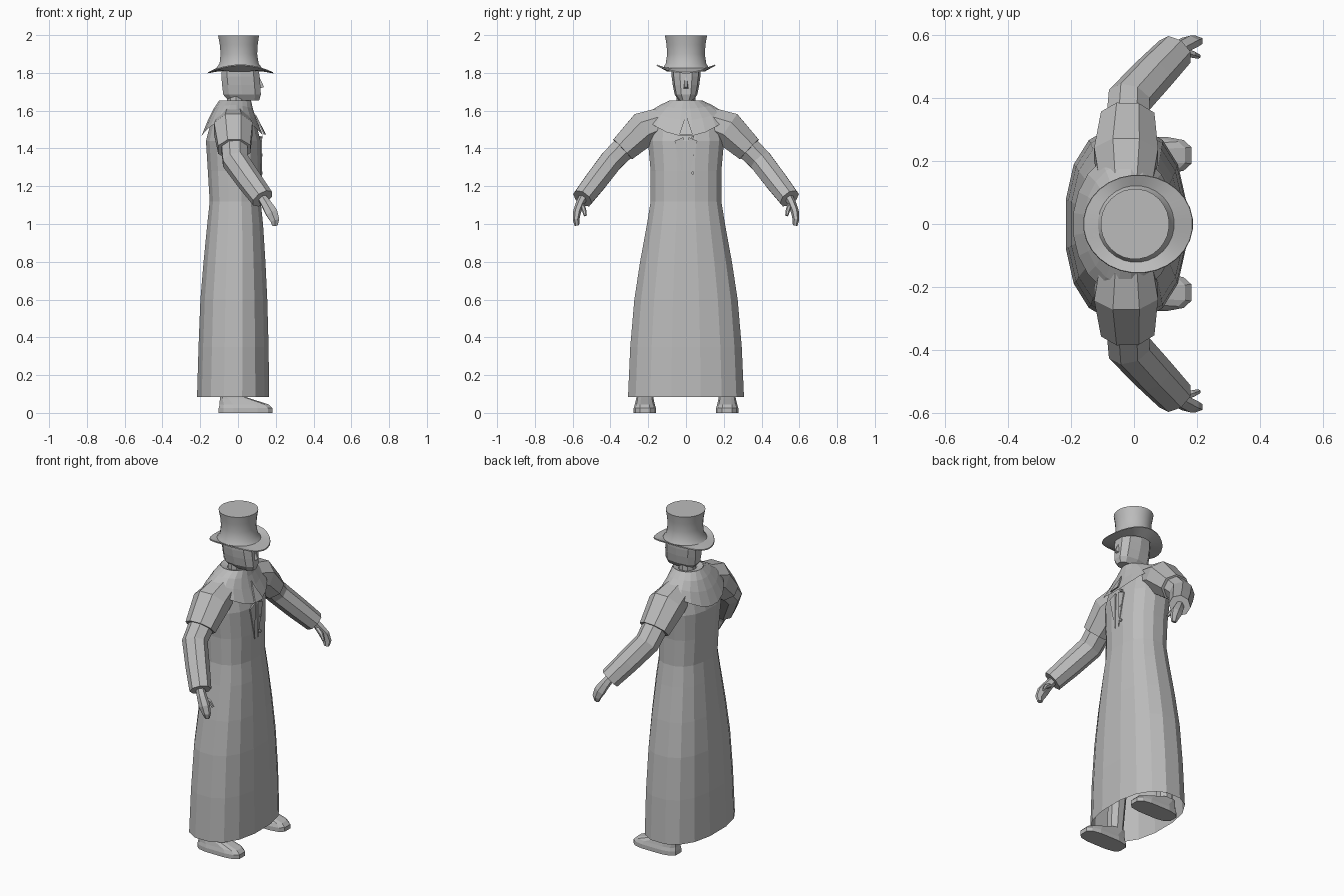
import bpy, bmesh
from math import sin, cos, pi, radians
from mathutils import Vector

cube = bpy.data.objects.get("Cube")
if cube:
    bpy.data.objects.remove(cube, do_unlink=True)

grey = bpy.data.materials.new("plain_grey")
grey.use_nodes = True
GREY = (0.5, 0.5, 0.5, 1)
grey.diffuse_color = GREY
grey.node_tree.nodes["Principled BSDF"].inputs["Base Color"].default_value = GREY


def loft(name, rings, bottom=True, top=True, smooth=None):
    """Skin a list of equal-length point rings, with optional end caps."""
    bm = bmesh.new()
    loops = [[bm.verts.new(p) for p in ring] for ring in rings]
    n = len(loops[0])
    for a, b in zip(loops, loops[1:]):
        for i in range(n):
            j = (i + 1) % n
            bm.faces.new((a[i], a[j], b[j], b[i]))
    if bottom:
        bm.faces.new(loops[0][::-1])
    if top:
        bm.faces.new(loops[-1])
    bmesh.ops.recalc_face_normals(bm, faces=bm.faces)
    mesh = bpy.data.meshes.new(name)
    bm.to_mesh(mesh)
    bm.free()
    mesh.materials.append(grey)
    obj = bpy.data.objects.new(name, mesh)
    bpy.context.collection.objects.link(obj)
    if smooth:
        bpy.ops.object.select_all(action='DESELECT')
        bpy.context.view_layer.objects.active = obj
        obj.select_set(True)
        bpy.ops.object.shade_smooth_by_angle(angle=radians(smooth))
    return obj


def oval(x0, x1, ry, z, n=16, cy=0, side_lift=0, power=1.0):
    """Horizontal oval from x0 to x1; side_lift raises the two flanks."""
    pts = []
    for i in range(n):
        a = 2 * pi * (i + 0.5) / n
        c, s = cos(a), sin(a)
        cx = abs(c) ** power * (1 if c > 0 else -1)
        sy = abs(s) ** power * (1 if s > 0 else -1)
        pts.append(((x0 + x1) / 2 + (x1 - x0) / 2 * cx, cy + ry * sy,
                    z + side_lift * s * s))
    return pts


def limb(name, stations, side, n=8):
    """Tube along (x, y, z, width, height) stations, mirrored by side."""
    rings = []
    for k, (x, y, z, w, h) in enumerate(stations):
        before = Vector(stations[max(k - 1, 0)][:3])
        after = Vector(stations[min(k + 1, len(stations) - 1)][:3])
        axis = (after - before).normalized()
        across = Vector((1, 0, 0))
        across = (across - axis * across.dot(axis)).normalized()
        up = axis.cross(across)
        ring = []
        for i in range(n):
            a = 2 * pi * (i + 0.5) / n
            p = Vector((x, y, z)) + across * w * cos(a) + up * h * sin(a)
            ring.append((p.x, p.y * side, p.z))
        rings.append(ring)
    return loft(name, rings)


# Long coat, open at the hem
coat = [(-.22, .168, .312, .085), (-.212, .165, .300, .35), (-.202, .158, .278, .60),
        (-.185, .148, .247, .80), (-.165, .135, .210, 1.0), (-.152, .122, .190, 1.12),
        (-.162, .124, .190, 1.28), (-.172, .122, .205, 1.44), (-.14, .09, .19, 1.56),
        (-.09, .06, .09, 1.64)]
loft("coat", [oval(a, b, r, z, power=.85) for a, b, r, z in coat], bottom=False)

# Shoulder capelet with a dipping front and back edge
cape = [(-.195, .135, .225, 1.465, .10), (-.16, .10, .19, 1.55, .05),
        (-.13, .08, .14, 1.61, .02), (-.10, .07, .085, 1.655, 0)]
loft("capelet", [oval(a, b, r, z, 20, side_lift=l) for a, b, r, z, l in cape],
     bottom=False, top=False)
loft("collar", [oval(-.10, .07, .085, 1.655), oval(-.06, .04, .055, 1.645)],
     bottom=False, top=False)

# Neck and head
loft("neck", [oval(-.06, .04, .05, 1.58, 10), oval(-.06, .04, .05, 1.71, 10)])
head = [(-.055, .115, .038, 1.655), (-.082, .125, .060, 1.685), (-.088, .122, .070, 1.735),
        (-.092, .118, .076, 1.78), (-.092, .112, .078, 1.835)]
loft("head", [oval(a, b, r, z, 10, power=.75) for a, b, r, z in head])
loft("nose", [[(.11, -.016, 1.715), (.11, .016, 1.715), (.138, .006, 1.725), (.138, -.006, 1.725)],
              [(.10, -.008, 1.78), (.10, .008, 1.78), (.115, .004, 1.775), (.115, -.004, 1.775)]])

# Top hat: curled brim and flared crown
loft("hat_brim", [oval(-.09, .11, .10, 1.812, 28, side_lift=-.005),
                  oval(-.162, .188, .157, 1.797, 28, side_lift=.042),
                  oval(-.16, .186, .155, 1.803, 28, side_lift=.042),
                  oval(-.115, .128, .122, 1.825, 28, side_lift=.003)],
     bottom=False, top=False, smooth=35)
crown = [(-.115, .128, .122, 1.825), (-.098, .110, .108, 1.85), (-.093, .102, .100, 1.90),
         (-.097, .105, .104, 1.95), (-.106, .112, .112, 1.997)]
loft("hat_crown", [oval(a, b, r, z, 28) for a, b, r, z in crown], bottom=False, smooth=35)

for side, label in ((1, "left"), (-1, "right")):
    # Sleeve: wide shoulder, bent elbow, open-looking cuff
    limb(label + "_upper_sleeve", [(-.025, .12, 1.54, .09, .085), (-.025, .22, 1.505, .11, .10),
                                   (-.02, .335, 1.395, .092, .078)], side)
    limb(label + "_forearm_sleeve", [(-.02, .30, 1.43, .075, .07), (-.015, .395, 1.335, .073, .066),
                                     (.06, .475, 1.23, .068, .064),
                                     (.13, .548, 1.135, .062, .058)], side)
    # Hand with curled fingers and thumb
    limb(label + "_hand", [(.12, .54, 1.15, .024, .024), (.15, .563, 1.105, .03, .022),
                           (.178, .578, 1.06, .036, .021), (.195, .582, 1.02, .028, .017),
                           (.196, .577, .992, .016, .012)], side, 6)
    limb(label + "_thumb", [(.15, .55, 1.10, .014, .014), (.185, .54, 1.075, .013, .012),
                            (.205, .533, 1.045, .008, .008)], side, 6)
    # Trouser leg and shoe
    y = .218 * side
    loft(label + "_leg", [oval(-.09, .0, .042, .05, 8, y), oval(-.10, .03, .06, .6, 8, y * .75),
                          oval(-.10, .05, .08, 1.0, 8, y * .4)])
    shoe = [(-.105, .185, .060, 0), (-.105, .185, .060, .025), (-.10, .165, .054, .045),
            (-.098, .07, .047, .075), (-.095, .01, .044, .095)]
    loft(label + "_shoe", [oval(a, b, r, z, 12, y, power=.6) for a, b, r, z in shoe])
    # Lapel lying on the chest
    loft(label + "_lapel", [[(x, .012 * side, 1.46), (x, .06 * side, 1.44), (x, .015 * side, 1.24)]
                            for x in (.118, .126)])

# Necktie and coat buttons
loft("necktie", [[(.085 + d, 0, 1.58), (.135 + d, -.035, 1.475), (.14 + d, .035, 1.475)]
                 for d in (0, .008)])
for k in range(3):
    z = 1.46 - .095 * k
    loft("button_%d" % (k + 1), [[(x, .036 + .008 * cos(i * pi / 3), z + .008 * sin(i * pi / 3))
                                  for i in range(6)] for x in (.11, .130)])
